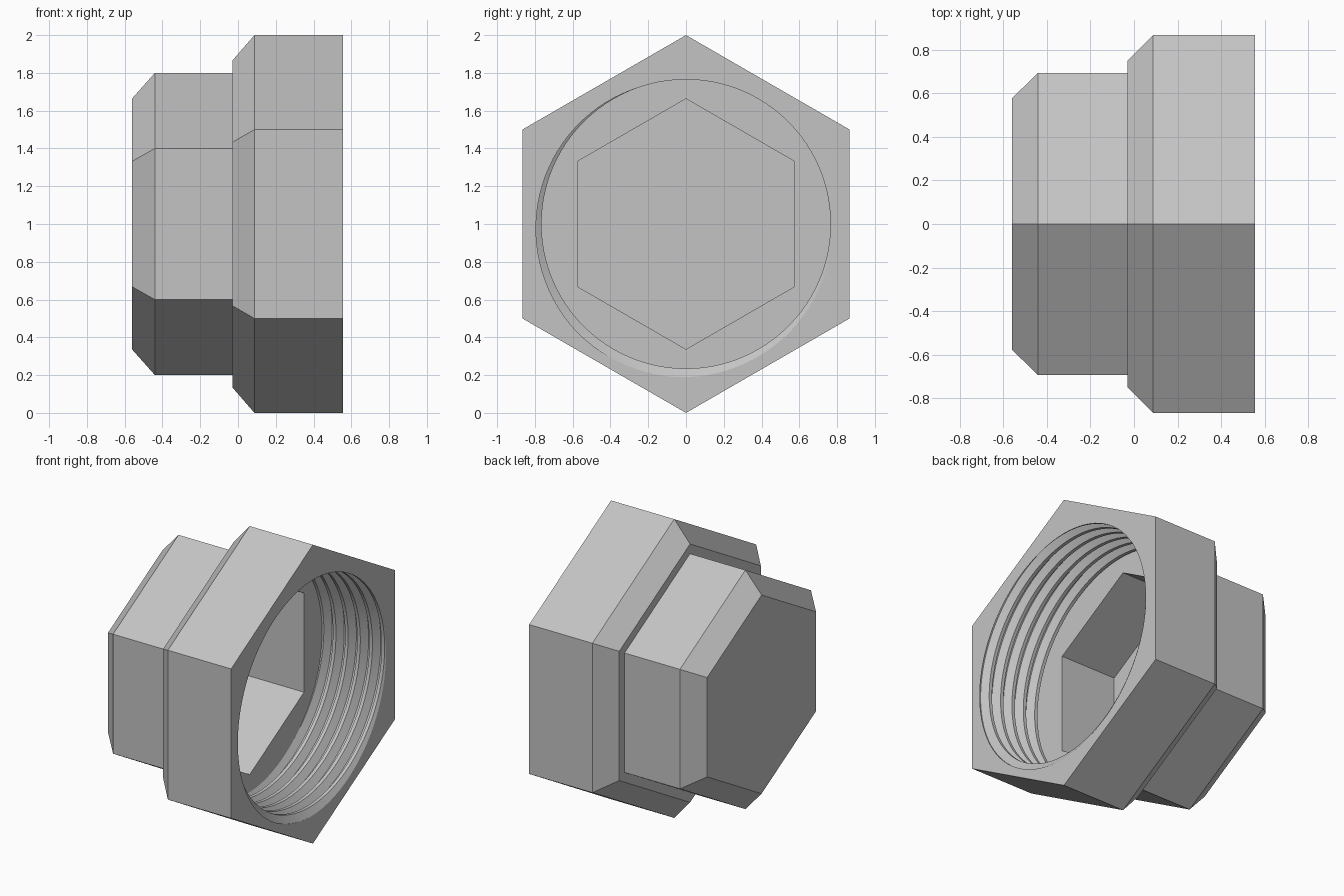
import bpy
import bmesh
from math import cos, sin, pi, radians, floor

if "Cube" in bpy.data.objects:
    bpy.data.objects.remove(bpy.data.objects["Cube"])

SEGMENTS = 96                 # columns round the threaded bore
MOUTH, SEAT = 0.555, 0.087    # open end and floor of the bore
PITCH = 0.09
ROOT_ANGLE = radians(-115)    # where the thread root meets the mouth
# one thread pitch: (fraction of pitch from root, radius)
THREAD = [(-0.06, 0.812), (0.06, 0.812), (0.375, 0.765), (0.625, 0.765)]

bm = bmesh.new()


def point(x, radius, angle):
    return bm.verts.new((x, radius * cos(angle), 1 + radius * sin(angle)))


def hex_ring(x, radius):
    return [point(x, radius, pi / 2 + k * pi / 3) for k in range(6)]


def hex_loft(sections):
    """Join hexagonal sections along the axis and return their rings."""
    rings = [hex_ring(x, r) for x, r in sections]
    for a, b in zip(rings, rings[1:]):
        for k in range(6):
            n = (k + 1) % 6
            bm.faces.new((a[k], a[n], b[n], b[k]))
    return rings


def thread_radius(phase):
    """Radius of the thread profile at a given fraction of a pitch."""
    u = (phase + 0.06) % 1 - 0.06
    pts = THREAD + [(0.94, 0.812)]
    for (u0, r0), (u1, r1) in zip(pts, pts[1:]):
        if u <= u1:
            return r0 + (r1 - r0) * (u - u0) / (u1 - u0)
    return pts[-1][1]


def hex_to_circle(hexagon, circle):
    """Flat face between a hexagon and a circle, in six pieces."""
    step = SEGMENTS // 6
    for k in range(6):
        start = SEGMENTS // 4 + k * step
        arc = [circle[(start + i) % SEGMENTS] for i in range(step + 1)]
        bm.faces.new([hexagon[(k + 1) % 6], hexagon[k]] + arc)


# Outer shell: small chamfered hexagon, step, large chamfered hexagon
shell = hex_loft([(-0.56, 0.665), (-0.44, 0.8), (-0.03, 0.8),
                  (-0.03, 0.865), (0.087, 1.0), (MOUTH, 1.0)])
bm.faces.new(shell[0])

# Hexagonal inner pocket with a flat floor
pocket = hex_loft([(-0.325, 0.663), (SEAT, 0.663)])
bm.faces.new(pocket[0])

# Helical thread, trimmed to the ends of the bore
columns = []
for j in range(SEGMENTS + 1):
    angle = 2 * pi * j / SEGMENTS
    offset = MOUTH + PITCH * (angle - ROOT_ANGLE) / (2 * pi)
    column = []
    for turn in range(-9, 3):
        for u, _ in THREAD:
            x = min(MOUTH, max(SEAT, offset + PITCH * (turn + u)))
            column.append(point(x, thread_radius((x - offset) / PITCH), angle))
    columns.append(column)
for a, b in zip(columns, columns[1:]):
    for k in range(len(a) - 1):
        bm.faces.new((a[k], a[k + 1], b[k + 1], b[k]))

# Mouth face and the ledge at the bottom of the bore
hex_to_circle(shell[-1], [c[-1] for c in columns])
hex_to_circle(pocket[-1], [c[0] for c in columns])

bmesh.ops.remove_doubles(bm, verts=bm.verts, dist=0.00002)
bmesh.ops.recalc_face_normals(bm, faces=bm.faces)

mesh = bpy.data.meshes.new("threaded_hex_cap")
bm.to_mesh(mesh)
bm.free()
cap = bpy.data.objects.new("threaded_hex_cap", mesh)
bpy.context.collection.objects.link(cap)

# Plain grey metal
grey = bpy.data.materials.new("light_grey")
grey.use_nodes = True
colour = (0.55, 0.55, 0.55, 1)
grey.diffuse_color = colour
grey.node_tree.nodes["Principled BSDF"].inputs["Base Color"].default_value = colour
mesh.materials.append(grey)

bpy.ops.object.select_all(action="DESELECT")
cap.select_set(True)
bpy.context.view_layer.objects.active = cap
bpy.ops.object.shade_smooth_by_angle(angle=radians(25))
